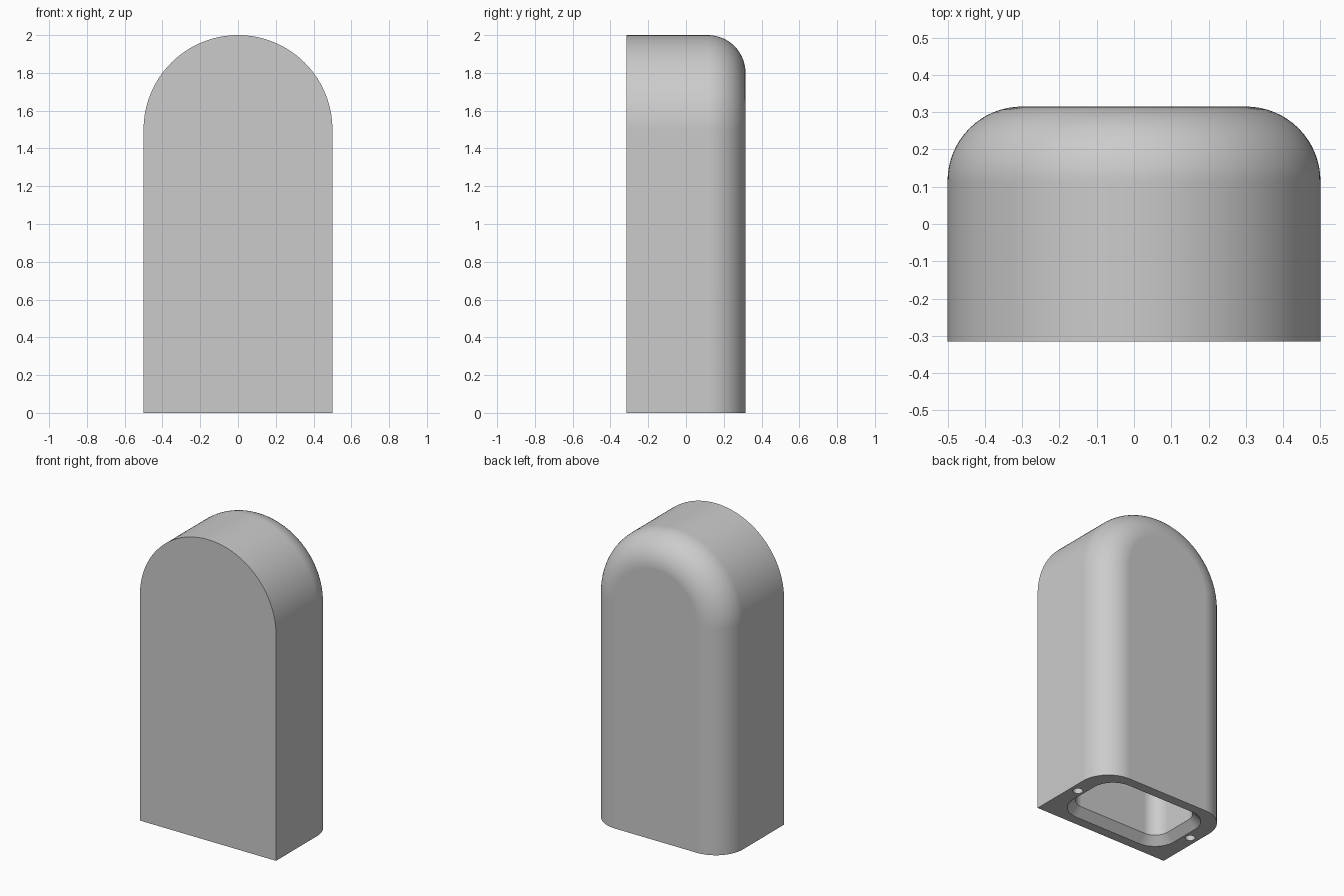
import bpy
import bmesh
from math import sin, cos, pi

cube = bpy.data.objects.get("Cube")
if cube:
    bpy.data.objects.remove(cube, do_unlink=True)

grey = bpy.data.materials.new("plain_grey")
grey.use_nodes = True
grey.diffuse_color = (0.6, 0.6, 0.6, 1)
grey.node_tree.nodes["Principled BSDF"].inputs["Base Color"].default_value = (0.6, 0.6, 0.6, 1)

HALF_W, HALF_D, SPRING, ROUND = 0.5, 0.315, 1.5, 0.2


def loft(name, loops):
    """Closed solid skinned through loops of equal length."""
    bm = bmesh.new()
    rings = [[bm.verts.new(p) for p in loop] for loop in loops]
    n = len(rings[0])
    for a, b in zip(rings, rings[1:]):
        for i in range(n):
            j = (i + 1) % n
            bm.faces.new((a[i], a[j], b[j], b[i]))
    bm.faces.new(rings[0])
    bm.faces.new(rings[-1])
    bmesh.ops.recalc_face_normals(bm, faces=bm.faces)
    mesh = bpy.data.meshes.new(name)
    bm.to_mesh(mesh)
    bm.free()
    mesh.materials.append(grey)
    obj = bpy.data.objects.new(name, mesh)
    bpy.context.collection.objects.link(obj)
    return obj


def arch(inset, y, steps=64):
    """Arched outline standing on the ground, drawn in by inset."""
    r = HALF_W - inset
    curve = [(r * cos(pi * i / steps), y, SPRING + r * sin(pi * i / steps))
             for i in range(steps + 1)]
    return [(r, y, 0)] + curve + [(-r, y, 0)]


def rounded_rect(cx, cy, r, z, steps=12):
    """Horizontal outline with corner arcs centred on (+-cx, +-cy)."""
    points = []
    for quarter, (sx, sy) in enumerate(((1, 1), (-1, 1), (-1, -1), (1, -1))):
        for i in range(steps + 1):
            a = pi / 2 * (quarter + i / steps)
            points.append((sx * cx + r * cos(a), sy * cy + r * sin(a), z))
    return points


def circle(x, r, z, steps=32):
    return [(x + r * cos(2 * pi * i / steps), r * sin(2 * pi * i / steps), z)
            for i in range(steps)]


# Arched body with a rounded back edge
loops = [arch(0, -HALF_D)]
for k in range(17):
    a = pi / 2 * k / 16
    loops.append(arch(ROUND * (1 - cos(a)), HALF_D - ROUND + ROUND * sin(a)))
body = loft("arched_housing", loops)

# Cutters: chamfered pocket and two screw holes in the base
cutters = [loft("pocket_cutter", [rounded_rect(0.25, 0.1, r, z)
                                  for r, z in ((0.16, -0.01), (0.1, 0.05), (0.1, SPRING))])]
for side in (-1, 1):
    cutters.append(loft("screw_hole_cutter",
                        [circle(side * 0.445, 0.03, z) for z in (-0.02, 0.3)]))

bpy.ops.object.select_all(action="DESELECT")
bpy.context.view_layer.objects.active = body
body.select_set(True)
for cutter in cutters:
    cutter.hide_render = True
    cut = body.modifiers.new("cut", "BOOLEAN")
    cut.operation = "DIFFERENCE"
    cut.solver = "EXACT"
    cut.object = cutter
    bpy.ops.object.modifier_apply(modifier=cut.name)
    bpy.data.objects.remove(cutter, do_unlink=True)

# Smooth curves, crisp edges, flat panels
bpy.ops.object.shade_smooth_by_angle(angle=pi / 6)
weighted = body.modifiers.new("flat_panels", "WEIGHTED_NORMAL")
weighted.keep_sharp = True
